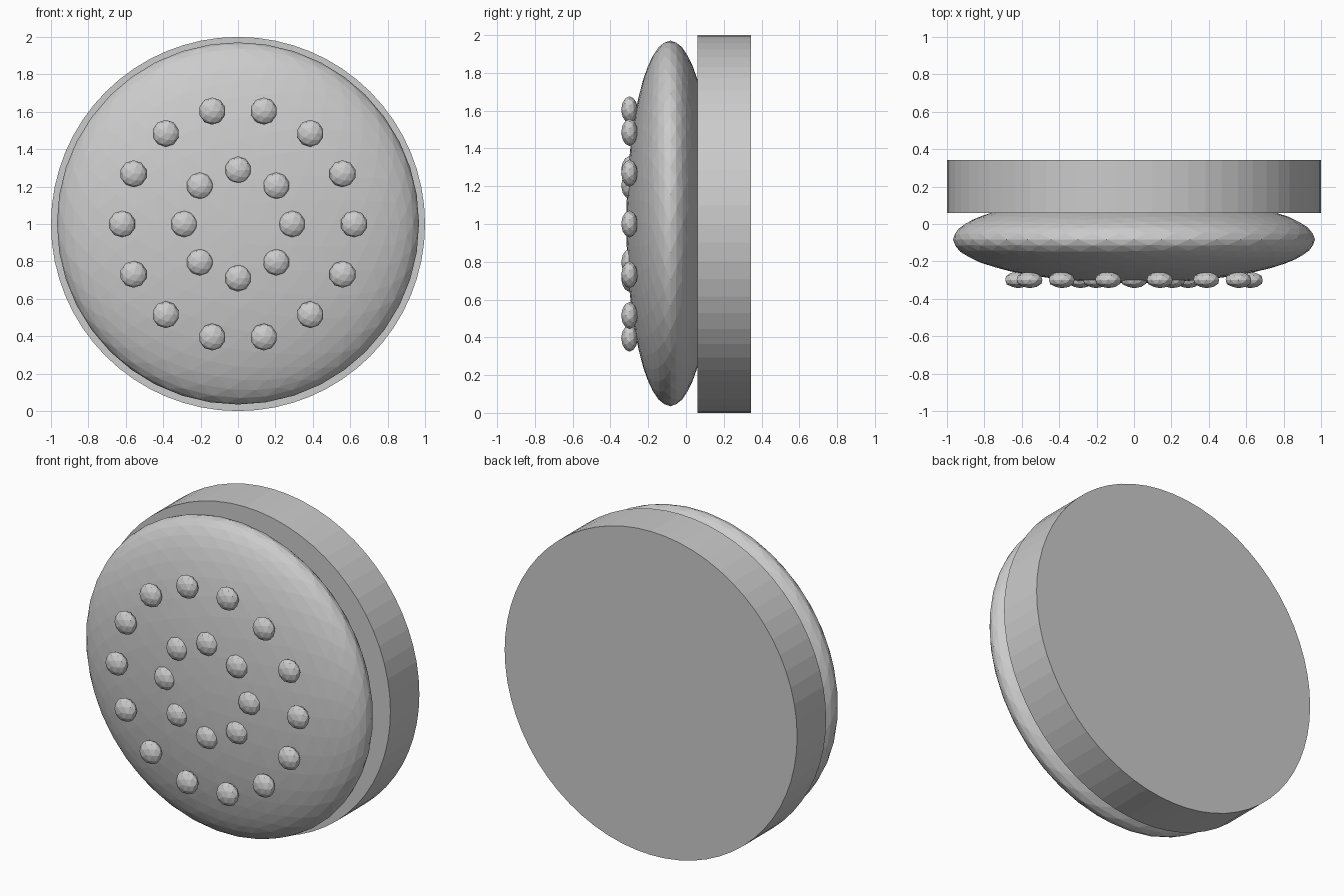
import bpy
from math import pi, sin, cos

if "Cube" in bpy.data.objects:
    bpy.data.objects.remove(bpy.data.objects["Cube"])

TURN = (pi / 2, 0, 0)  # local z faces the front


def faceted_dome(name, subdivisions, radius, depth, x, y, z):
    bpy.ops.mesh.primitive_ico_sphere_add(subdivisions=subdivisions, radius=1,
                                          location=(x, y, z), rotation=TURN)
    ob = bpy.context.object
    ob.name = name
    ob.scale = (radius, radius, depth)
    return ob


def stud_ring(name, count, ring_radius):
    for i in range(count):
        a = 2 * pi * i / count
        faceted_dome(f"{name}_{i + 1}", 2, 0.072, 0.044,
                     ring_radius * cos(a), -0.299, 1 + ring_radius * sin(a))


# Flat disc at the back
bpy.ops.mesh.primitive_cylinder_add(vertices=64, radius=1, depth=0.283,
                                    location=(0, 0.2015, 1), rotation=TURN)
bpy.context.object.name = "back_disc"

# Flattened cushion in front, partly sunk into the disc
faceted_dome("front_cushion", 4, 0.968, 0.233, 0, -0.083, 1.003)

# Two rings of small studs
stud_ring("outer_stud", 14, 0.62)
stud_ring("inner_stud", 8, 0.288)
